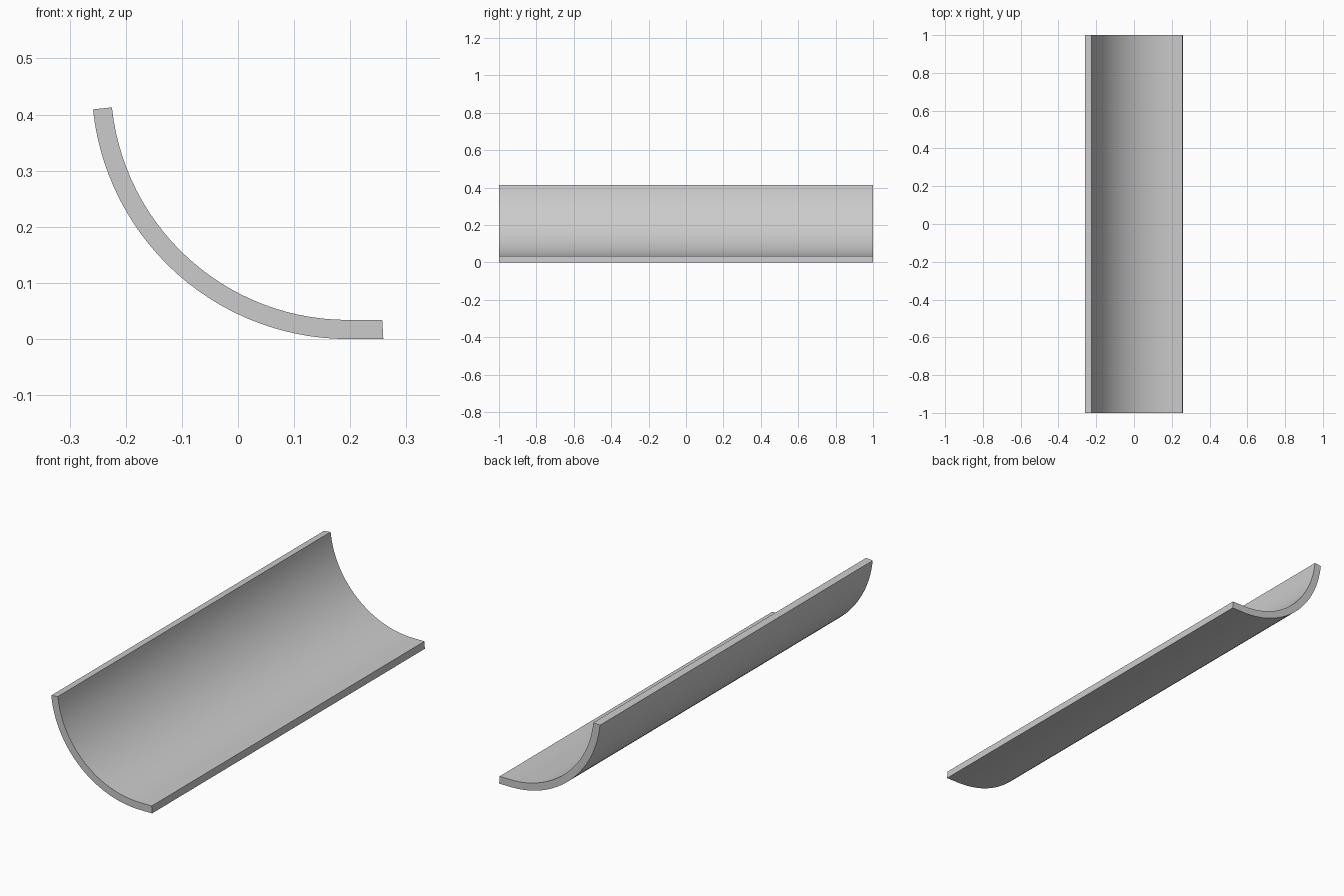
import bpy, bmesh, math

if "Cube" in bpy.data.objects:
    bpy.data.objects.remove(bpy.data.objects["Cube"])

CX, CZ = 0.196, 0.457        # centre of the curved part
R_OUT, R_IN = 0.457, 0.423   # outer and inner radius
START, END = math.radians(186), math.radians(270)
SEGMENTS = 28


def arc(radius):
    """Points along the curve, from the raised edge down to the flat lip."""
    pts = []
    for i in range(SEGMENTS + 1):
        a = START + (END - START) * i / SEGMENTS
        pts.append((CX + radius * math.cos(a), CZ + radius * math.sin(a)))
    return pts


# Cross-section: curve followed by a short flat lip
outer = arc(R_OUT) + [(0.259, 0.0)]
inner = arc(R_IN) + [(0.257, CZ - R_IN)]
profile = outer + inner[::-1]

# Extrude the cross-section along y
bm = bmesh.new()
face = bm.faces.new([bm.verts.new((x, -1, z)) for x, z in profile])
result = bmesh.ops.extrude_face_region(bm, geom=[face], use_keep_orig=True)
moved = [g for g in result["geom"] if isinstance(g, bmesh.types.BMVert)]
bmesh.ops.translate(bm, verts=moved, vec=(0, 2, 0))
bmesh.ops.recalc_face_normals(bm, faces=bm.faces)

mesh = bpy.data.meshes.new("curved_trough")
bm.to_mesh(mesh)
bm.free()
trough = bpy.data.objects.new("curved_trough", mesh)
bpy.context.collection.objects.link(trough)

# Smooth curve with crisp rims
bpy.context.view_layer.objects.active = trough
trough.select_set(True)
bpy.ops.object.shade_smooth_by_angle(angle=math.radians(30))
